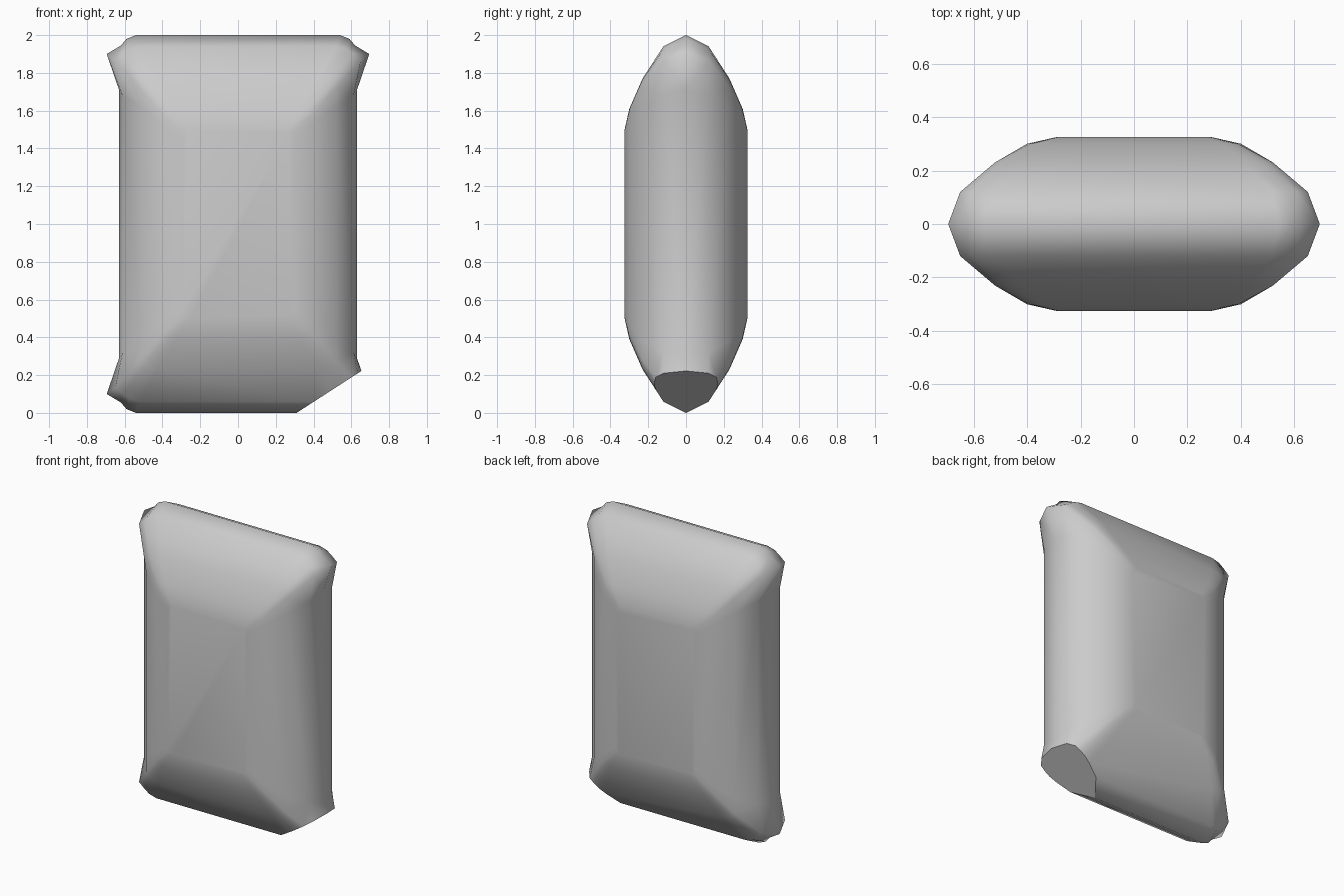
import bpy, bmesh
from mathutils import Vector

if "Cube" in bpy.data.objects:
    bpy.data.objects.remove(bpy.data.objects["Cube"])

# Concentric pillow outlines: depth, then one quarter outline (x, z from centre)
# running from the side edge, round the pinched corner ear, to the top edge
RINGS = [
    (0.00, [(.63, .71), (.695, .90), (.62, .945), (.59, .98), (.54, 1.0)]),
    (0.12, [(.612, .68), (.65, .865), (.61, .90), (.575, .925), (.52, .94)]),
    (0.23, [(.52, .62), (.52, .72), (.50, .75), (.47, .765), (.42, .77)]),
    (0.30, [(.40, .53), (.39, .575), (.38, .595), (.36, .605), (.33, .61)]),
    (0.325, [(.29, .45), (.285, .48), (.275, .49), (.265, .497), (.25, .50)]),
]


def outline(quarter):
    """Mirror a quarter outline into a full closed loop."""
    right = [(x, -z) for x, z in reversed(quarter)] + quarter
    return right + [(-x, -z) for x, z in right]


bm = bmesh.new()


def ring(y, quarter):
    return [bm.verts.new((x, y, z + 1)) for x, z in outline(quarter)]


# Pouch body: both bulging sides share the seam loop
seam = ring(*RINGS[0])
for side in (-1, 1):
    prev = seam
    for y, quarter in RINGS[1:]:
        cur = ring(side * y, quarter)
        for i in range(len(cur)):
            j = (i + 1) % len(cur)
            bm.faces.new((prev[i], prev[j], cur[j], cur[i]))
        prev = cur
    bm.faces.new(prev)

# Cut-off lower right corner, closed with a flat cap
cut = bmesh.ops.bisect_plane(
    bm, geom=bm.verts[:] + bm.edges[:] + bm.faces[:],
    plane_co=Vector((.31, 0, 0)), plane_no=Vector((.22, 0, -.34)).normalized(),
    clear_outer=True)
edges = [e for e in cut["geom_cut"] if isinstance(e, bmesh.types.BMEdge)]
bmesh.ops.holes_fill(bm, edges=edges, sides=0)
bmesh.ops.recalc_face_normals(bm, faces=bm.faces[:])
for f in bm.faces:
    f.smooth = True
for e in edges:
    e.smooth = False

mesh = bpy.data.meshes.new("pouch")
bm.to_mesh(mesh)
bm.free()
pouch = bpy.data.objects.new("pouch", mesh)
bpy.context.collection.objects.link(pouch)
